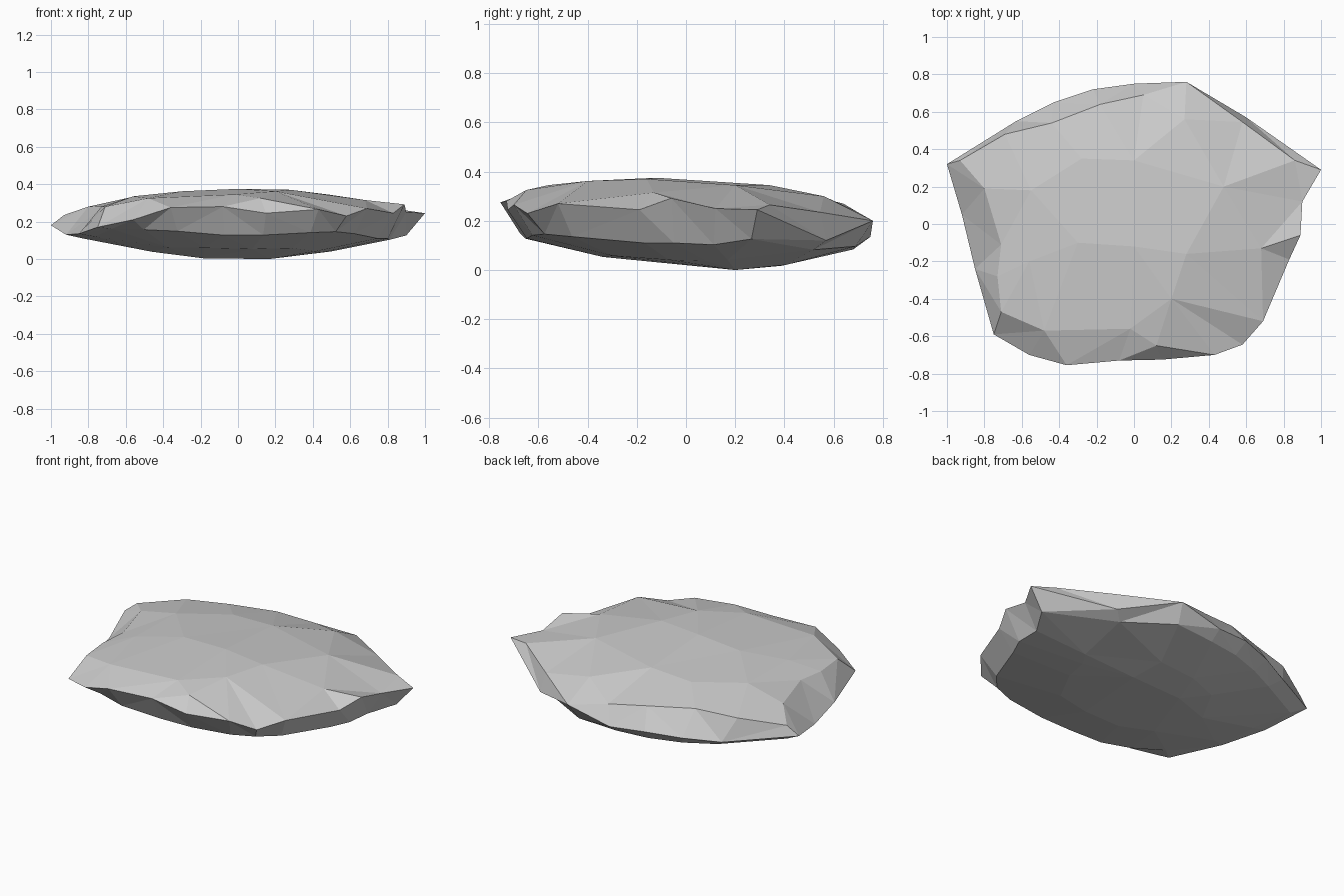
import bpy, bmesh
from mathutils import Vector
from mathutils.geometry import delaunay_2d_cdt

if "Cube" in bpy.data.objects:
    bpy.data.objects.remove(bpy.data.objects["Cube"])

# Rim of the slab, counterclockwise seen from above
rim = [(1, .29, .245), (.60, .57, .12), (.28, .76, .2), (0, .75, .135), (-.22, .72, .15),
       (-.43, .65, .14), (-.63, .55, .13), (-1, .32, .18), (-.92, .05, .13), (-.85, -.24, .135),
       (-.75, -.59, .17), (-.56, -.70, .21), (-.36, -.755, .275), (-.08, -.73, .28),
       (.15, -.725, .245), (.43, -.70, .265), (.58, -.645, .23), (.69, -.52, .27),
       (.83, -.19, .245), (.89, -.06, .292), (.90, .12, .25)]

# Facet corners on the upper side
crown = [(0, -.12, .375), (.28, -.16, .37), (-.3, -.1, .362), (-.56, -.2, .335), (-.55, .18, .335),
         (-.28, .35, .335), (0, .34, .345), (.27, .56, .30), (.48, .2, .345), (.86, .34, .265),
         (.58, .545, .235), (.68, -.13, .315), (.2, -.40, .362), (-.02, -.56, .345),
         (-.48, -.57, .325), (-.71, -.47, .28), (-.71, -.11, .285), (-.80, .19, .28),
         (-.93, .34, .235), (-.69, .48, .27), (-.44, .54, .285), (-.18, .64, .27),
         (.05, .69, .24), (.12, -.65, .325), (-.73, -.28, .28)]


def belly_height(x, y):
    d = y - .2
    return .003 + .15 * x * x + (.35 if d > 0 else .17) * d * d


# Facet corners on the underside: two rings and a small flat
belly = []
for i, (x, y, z) in enumerate(rim):
    for s in ((.9, .5) if i % 2 == 0 else (.9,)):
        px, py = x * s, y * s + .05 * (1 - s)
        belly.append((px, py, min(belly_height(px, py), z - .008)))
belly += [(-.18, .18, .003), (.17, .2, .0)]

bm = bmesh.new()
n = len(rim)
rim_verts = [bm.verts.new(p) for p in rim]


def add_shell(inner, up):
    """Triangulate the area inside the rim through the given points."""
    pts = rim + inner
    verts = rim_verts + [bm.verts.new(p) for p in inner]
    edges = [(i, (i + 1) % n) for i in range(n)]
    res = delaunay_2d_cdt([Vector(p[:2]) for p in pts], edges, [], 1, 1e-5)
    source = res[3]
    for f in res[2]:
        tri = [verts[source[i][0]] for i in f]
        bm.faces.new(tri if up else tri[::-1])


add_shell(crown, True)
add_shell(belly, False)
bmesh.ops.recalc_face_normals(bm, faces=bm.faces)

mesh = bpy.data.meshes.new("flat_rock")
bm.to_mesh(mesh)
bm.free()
rock = bpy.data.objects.new("flat_rock", mesh)
bpy.context.collection.objects.link(rock)
